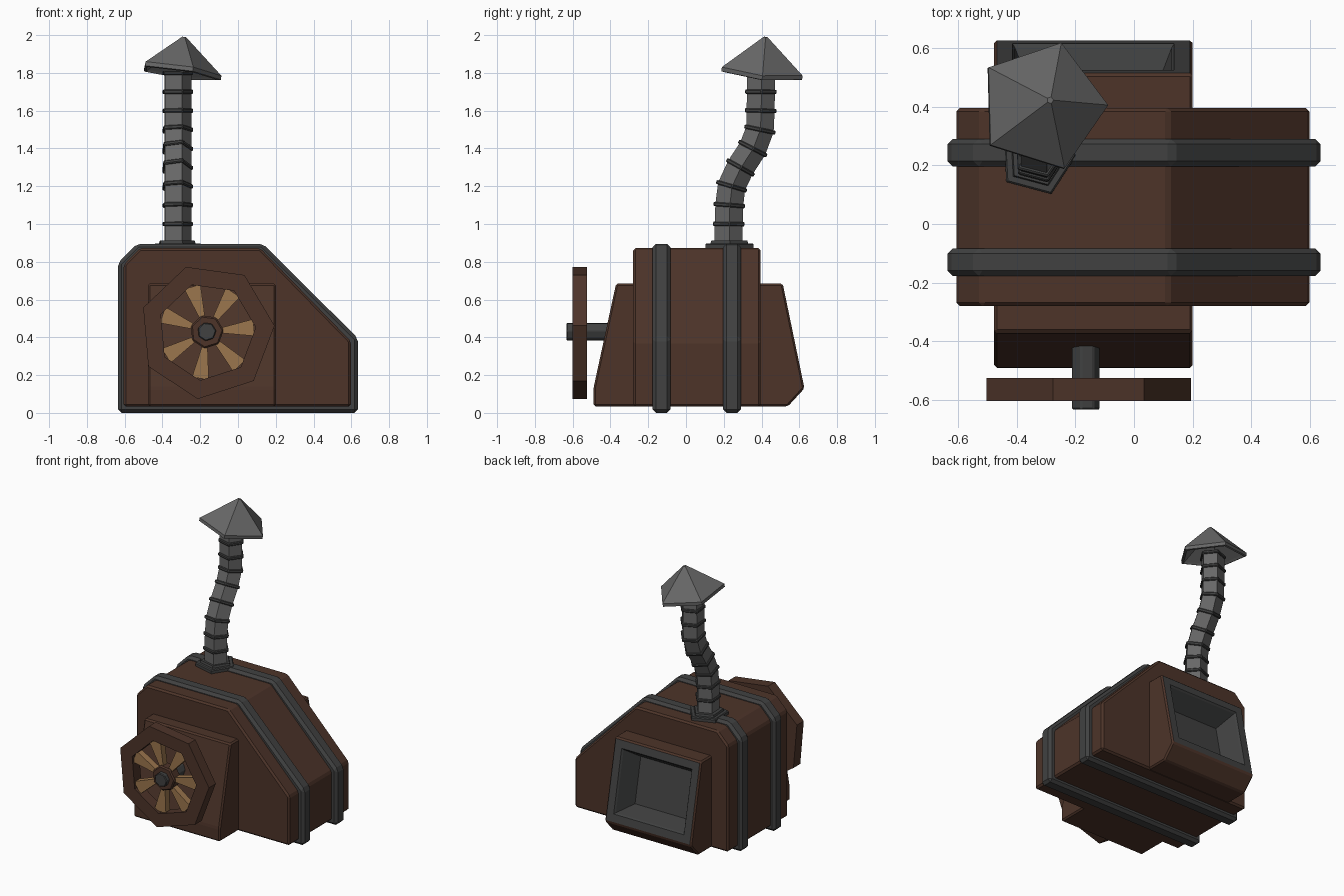
import bpy, bmesh, math
from mathutils import Matrix, Vector

if "Cube" in bpy.data.objects:
    bpy.data.objects.remove(bpy.data.objects["Cube"])


def mat(name, r, g, b):
    m = bpy.data.materials.new(name)
    m.diffuse_color = (r, g, b, 1)
    m.use_nodes = True
    m.node_tree.nodes["Principled BSDF"].inputs["Base Color"].default_value = m.diffuse_color
    return m


BROWN = mat("dark brown wood", 0.074, 0.034, 0.022)
TAN = mat("tan wood", 0.33, 0.18, 0.075)
IRON = mat("dark iron", 0.052, 0.053, 0.053)
STEEL = mat("grey steel", 0.135, 0.135, 0.135)


def finish(bm, name, *mats, bevel=0.0):
    bmesh.ops.recalc_face_normals(bm, faces=bm.faces)
    me = bpy.data.meshes.new(name)
    bm.to_mesh(me)
    bm.free()
    ob = bpy.data.objects.new(name, me)
    bpy.context.collection.objects.link(ob)
    for m in mats:
        me.materials.append(m)
    if bevel:
        b = ob.modifiers.new("bevel", 'BEVEL')
        b.width, b.segments, b.limit_method = bevel, 1, 'ANGLE'
        b.angle_limit = math.radians(25)
    return ob


def loft(bm, rings, cap=True, closed=False):
    """Skin a list of equal-sized point loops."""
    vs = [[bm.verts.new(p) for p in r] for r in rings]
    n = len(vs[0])
    pairs = list(zip(vs, vs[1:])) + ([(vs[-1], vs[0])] if closed else [])
    for a, b in pairs:
        for i in range(n):
            bm.faces.new((a[i], a[(i + 1) % n], b[(i + 1) % n], b[i]))
    if cap and not closed:
        bm.faces.new(vs[0])
        bm.faces.new(vs[-1])


def ngon(n, r, z=0.0, phase=0.0, m=Matrix()):
    return [m @ Vector((r * math.cos(phase + math.tau * i / n),
                        r * math.sin(phase + math.tau * i / n), z)) for i in range(n)]


def prism_y(name, pts, y0, y1, m, bevel):
    bm = bmesh.new()
    loft(bm, [[(x, y, z) for x, z in pts] for y in (y0, y1)])
    return finish(bm, name, m, bevel=bevel)


# Main body and the two iron bands around it
prism_y("body", [(-.605, .033), (.597, .033), (.597, .38), (.118, .872), (-.52, .872), (-.605, .785)],
        -.28, .395, BROWN, .012)
band = [(-.635, 0), (.635, 0), (.635, .395), (.132, .895), (-.535, .895), (-.635, .795)]
for name, y in (("front_band", -.13), ("rear_band", .243)):
    prism_y(name, band, y - .047, y + .047, IRON, .018)


# Front housing and rear hopper
def housing(pts):
    bm = bmesh.new()
    loft(bm, [[(x, y, z) for y, z in pts] for x in (-.477, .2)])
    bmesh.ops.recalc_face_normals(bm, faces=bm.faces)
    bmesh.ops.bevel(bm, geom=bm.edges[:], offset=.01, segments=1, affect='EDGES')
    return bm


finish(housing([(-.2, .035), (-.49, .035), (-.49, .13), (-.37, .685), (-.2, .685)]),
       "front_housing", BROWN)
bm = housing([(.3, .035), (.54, .035), (.627, .13), (.512, .685), (.3, .685)])
bm.normal_update()
back = max((f for f in bm.faces if f.normal.y > .9), key=lambda f: f.calc_area())
walls = bmesh.ops.inset_region(bm, faces=[back], thickness=.075)["faces"]
walls += bmesh.ops.inset_region(bm, faces=[back], thickness=.012, depth=-.012)["faces"]
walls += bmesh.ops.inset_region(bm, faces=[back], thickness=.075, depth=-.13)["faces"]
for f in walls + [back]:
    f.material_index = 1
finish(bm, "rear_hopper", BROWN, IRON)

# Seven-sided crank wheel: rim, hub, spokes and shaft
WHEEL = Matrix.Translation((-.165, 0, .43)) @ Matrix.Rotation(math.pi / 2, 4, 'X')
PH = math.radians(5)


def collar(name, n, r0, r1, z0, z1, phase, m, material, bevel=0.0):
    bm = bmesh.new()
    loft(bm, [ngon(n, r, z, phase, m) for r, z in ((r0, z0), (r1, z0), (r1, z1), (r0, z1))],
         closed=True)
    return finish(bm, name, material, bevel=bevel)


collar("wheel_rim", 7, .26, .36, .525, .602, PH, WHEEL, BROWN)
collar("wheel_hub", 7, .04, .09, .525, .602, PH, WHEEL, BROWN, .008)
bm = bmesh.new()
for i in range(7):
    m = WHEEL @ Matrix.Rotation(PH + math.tau * i / 7, 4, 'Z')
    loft(bm, [[m @ Vector((x, y, z)) for x, y in ((.075, -.014), (.25, -.045), (.25, .045), (.075, .014))]
              for z in (.54, .587)])
finish(bm, "wheel_spokes", TAN)
bm = bmesh.new()
loft(bm, [ngon(7, .05, z, PH, WHEEL) for z in (.38, .632)])
finish(bm, "wheel_shaft", IRON, bevel=.005)

# Crooked five-sided chimney pipe with rings
P5 = math.radians(3)
ys = [.225, .225, .228, .24, .287, .352, .39, .394, .395, .395]
path = [Vector((-.325, y, .88 if i == 0 else .9 + .1 * i)) for i, y in enumerate(ys)]
frames = []
for i, p in enumerate(path):
    t = path[min(i + 1, len(path) - 1)] - path[max(i - 1, 0)]
    frames.append(Matrix.Translation(p) @ Matrix.Rotation(-math.atan2(t.y, t.z), 4, 'X'))
bm = bmesh.new()
loft(bm, [ngon(5, .078, 0, P5, m) for m in frames])
finish(bm, "chimney_pipe", STEEL)
for i, m in enumerate(frames[1:], 1):
    collar(f"pipe_ring_{i}", 5, .07, .09, -.011, .011, P5, m, IRON, .005)

# Stepped base plate under the pipe
base = Matrix.Translation((-.33, .228, 0))
bm = bmesh.new()
loft(bm, [ngon(5, r, z, P5, base) for r, z in
          ((.135, .86), (.135, .892), (.128, .898), (.105, .898), (.1, .912))])
finish(bm, "chimney_base", IRON)

# Tilted hollow chimney cap
tilt = Vector((0, 0, 1)).rotation_difference(Vector((.15, .11, 1))).to_matrix().to_4x4()
cap = Matrix.Translation((-.315, .4, 1.793)) @ tilt
bm = bmesh.new()
loft(bm, [ngon(5, r, z, math.radians(1), cap) for r, z in
          ((.01, .165), (.2, .012), (.212, 0), (.226, .004), (.226, .026), (.012, .2))])
finish(bm, "chimney_cap", STEEL)
